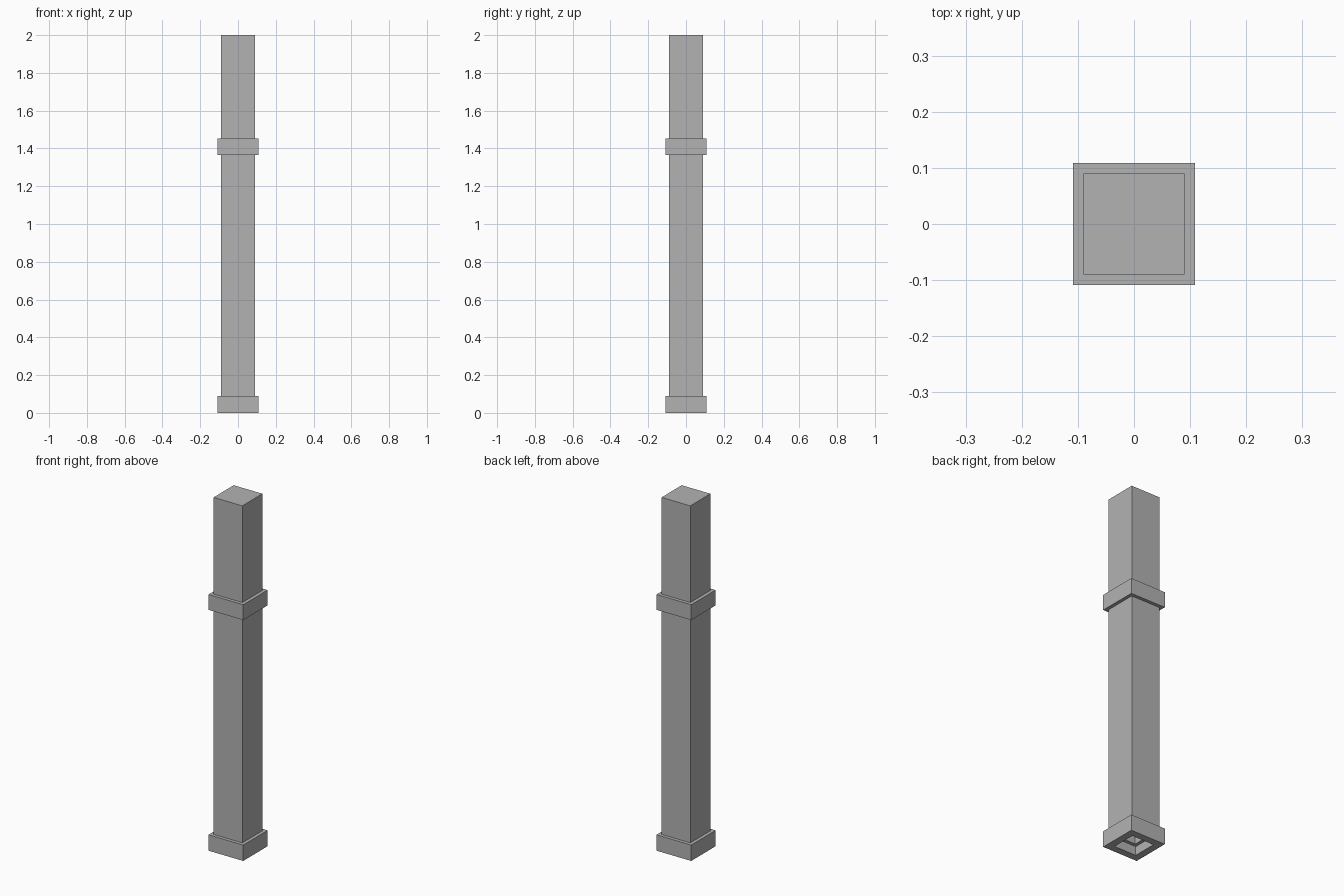
import bpy
import bmesh

cube = bpy.data.objects.get("Cube")
if cube:
    bpy.data.objects.remove(cube, do_unlink=True)

stone = bpy.data.materials.new("plain grey")
stone.use_nodes = True
grey = (0.45, 0.45, 0.45, 1)
stone.diffuse_color = grey
stone.node_tree.nodes["Principled BSDF"].inputs["Base Color"].default_value = grey

# Half width and height of each step, from the open foot up to the capped top
BASE, SHAFT, WALL = 0.109, 0.09, 0.04
outer = [(BASE, 0), (BASE, 0.09), (SHAFT, 0.09), (SHAFT, 1.365),
         (BASE, 1.365), (BASE, 1.452), (SHAFT, 1.452), (SHAFT, 2)]

# Hollow inside follows the outside at the wall thickness
inner = [(BASE - WALL, 0), (BASE - WALL, 0.09 - WALL), (SHAFT - WALL, 0.09 - WALL),
         (SHAFT - WALL, 2 - WALL)]


def square_ring(bm, half, z):
    corners = [(-1, -1), (1, -1), (1, 1), (-1, 1)]
    return [bm.verts.new((x * half, y * half, z)) for x, y in corners]


# Square post: stacked rings joined down the inside and up the outside
bm = bmesh.new()
rings = [square_ring(bm, half, z) for half, z in inner[::-1] + outer]
for low, high in zip(rings, rings[1:]):
    for i in range(4):
        j = (i + 1) % 4
        bm.faces.new((low[i], low[j], high[j], high[i]))
bm.faces.new(rings[0][::-1])
bm.faces.new(rings[-1])
bmesh.ops.recalc_face_normals(bm, faces=bm.faces)

mesh = bpy.data.meshes.new("square_post")
bm.to_mesh(mesh)
bm.free()
mesh.materials.append(stone)
post = bpy.data.objects.new("square_post", mesh)
bpy.context.collection.objects.link(post)
